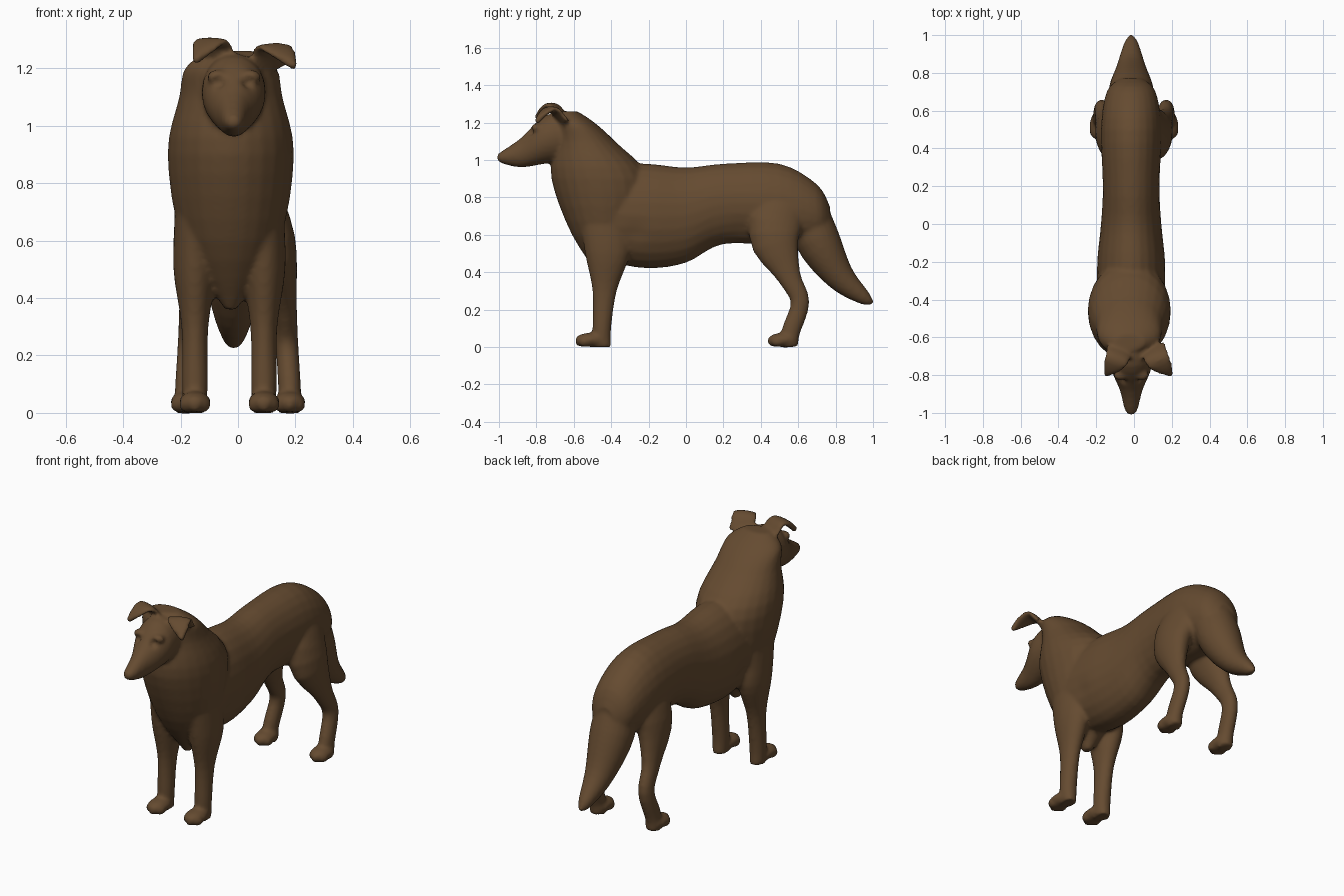
import bpy, bmesh, math
from mathutils import Vector

if "Cube" in bpy.data.objects:
    bpy.data.objects.remove(bpy.data.objects["Cube"])

brown = bpy.data.materials.new("warm brown")
brown.use_nodes = True
brown.diffuse_color = (0.13, 0.07, 0.03, 1)
brown.node_tree.nodes["Principled BSDF"].inputs["Base Color"].default_value = brown.diffuse_color

ACROSS, ALONG, UP = Vector((1, 0, 0)), Vector((0, 1, 0)), Vector((0, 0, 1))
SIDES, STEPS = 24, 4
MIDDLE = -0.015
dog = bmesh.new()


def smooth_rows(rows):
    """Fill in smooth steps between the given rows of section values."""
    rows = [Vector(row) for row in rows]
    last = len(rows) - 1
    filled = []
    for i in range(last):
        start, end = rows[i], rows[i + 1]
        leave = (end - rows[max(i - 1, 0)]) / 2
        arrive = (rows[min(i + 2, last)] - start) / 2
        for step in range(STEPS):
            t = step / STEPS
            ease = t * t * (3 - 2 * t)
            bend = leave * (t * (1 - t) ** 2) - arrive * (t * t * (1 - t))
            filled.append(start.lerp(end, ease) + bend)
    return filled + [rows[last]]


def loft(rows, wide=ACROSS, facing=None):
    """Skin oval sections given as (x, y, z, half width, half depth)."""
    rows = smooth_rows(rows)
    centres = [Vector(row[:3]) for row in rows]
    rings = []
    for i, (centre, row) in enumerate(zip(centres, rows)):
        ahead = centres[min(i + 1, len(rows) - 1)]
        behind = centres[max(i - 1, 0)]
        heading = facing or (ahead - behind).normalized()
        deep = heading.cross(wide).normalized()
        side = deep.cross(heading)
        ring = []
        for k in range(SIDES):
            angle = math.tau * k / SIDES
            offset = side * math.cos(angle) * row[3] + deep * math.sin(angle) * row[4]
            ring.append(dog.verts.new(centre + offset))
        rings.append(ring)
    for near, far in zip(rings, rings[1:]):
        for k in range(SIDES):
            following = (k + 1) % SIDES
            dog.faces.new((near[k], near[following], far[following], far[k]))
    dog.faces.new(rings[0][::-1])
    dog.faces.new(rings[-1])


def span(rows):
    """Lengthwise form from rows of (y, top, bottom, half width)."""
    loft([(MIDDLE, y, (top + bottom) / 2, half, (top - bottom) / 2)
          for y, top, bottom, half in rows], facing=ALONG)


def stack(x, rows):
    """Upright form from rows of (z, front, back, half width)."""
    loft([(x, (front + back) / 2, z, half, (back - front) / 2)
          for z, front, back, half in rows], facing=UP)


def ball(centre, size):
    made = bmesh.ops.create_uvsphere(dog, u_segments=16, v_segments=10, radius=1)
    for vert in made["verts"]:
        vert.co = [c + p * s for c, p, s in zip(centre, vert.co, size)]


def paw(x, y):
    """Rounded foot with three toes at its front."""
    height = 0.038
    ball((x, y, height), (0.056, 0.085, height))
    for toe in (-1, 0, 1):
        ball((x + toe * 0.03, y - 0.05 + abs(toe) * 0.02, 0.03), (0.025, 0.035, 0.03))


def front_leg(side):
    x = side * 0.12 - 0.03
    stack(x, [(0.7, -0.57, -0.3, 0.07), (0.5, -0.54, -0.3, 0.075),
              (0.3, -0.5, -0.37, 0.047), (0.1, -0.5, -0.4, 0.045),
              (0, -0.5, -0.4, 0.04)])
    paw(x, -0.51)


def hind_leg(side):
    rows = [(0.07, 0.53, 0.8, 0.06, 0.13), (0.12, 0.47, 0.6, 0.08, 0.14),
            (0.16, 0.55, 0.38, 0.045, 0.065), (0.17, 0.61, 0.24, 0.04, 0.05),
            (0.18, 0.56, 0.08, 0.04, 0.05), (0.18, 0.56, 0, 0.04, 0.04)]
    loft([(side * out, *rest) for out, *rest in rows])
    paw(side * 0.18, 0.52)


def ear(side, reach, lift):
    """Flat flap that rises from the skull and folds over to a tip."""
    rows = [(0.1, -0.65, 1.2, 0.07), (0.12, -0.71, 1.27, 0.07),
            (0.16, -0.76, 1.25, 0.05), (0.2, -0.8, 1.2, 0.01)]
    loft([(side * reach * out, y, z + lift, half, 0.016) for out, y, z, half in rows],
         wide=Vector((1, side * 0.4, 0)))


# Torso from shoulders to rump
span([(-0.4, 0.98, 0.45, 0.18), (-0.2, 0.98, 0.42, 0.18), (0, 0.96, 0.45, 0.16),
      (0.2, 0.98, 0.55, 0.15), (0.5, 0.98, 0.54, 0.16), (0.7, 0.87, 0.55, 0.13),
      (0.77, 0.75, 0.6, 0.06)])

# Chest, ruff and neck
stack(MIDDLE - 0.01, [(0.36, -0.45, -0.4, 0.02), (0.6, -0.61, -0.25, 0.17),
                      (0.9, -0.72, -0.2, 0.22), (1.1, -0.7, -0.38, 0.18),
                      (1.2, -0.7, -0.49, 0.16), (1.26, -0.67, -0.58, 0.08)])

# Head, muzzle and brows
span([(-0.6, 1.25, 1, 0.1), (-0.75, 1.24, 0.98, 0.11), (-0.88, 1.12, 0.96, 0.06),
      (-0.98, 1.05, 0.98, 0.035), (-1.01, 1.03, 1, 0.015)])
for side in (-1, 1):
    ball((MIDDLE + side * 0.055, -0.8, 1.17), (0.04, 0.03, 0.025))
    front_leg(side)
    hind_leg(side)

# The left ear reaches out, the right one stands higher
ear(side=1, reach=1, lift=0)
ear(side=-1, reach=0.75, lift=0.02)

# Bushy hanging tail
loft([(MIDDLE, y, z, radius, radius) for y, z, radius in
      ((0.62, 0.82, 0.1), (0.7, 0.58, 0.12), (0.82, 0.38, 0.08),
       (0.95, 0.265, 0.04), (1, 0.235, 0.01))])

# Fuse everything into one soft surface
bmesh.ops.recalc_face_normals(dog, faces=dog.faces)
mesh = bpy.data.meshes.new("dog_body")
dog.to_mesh(mesh)
dog.free()
body = bpy.data.objects.new("dog_body", mesh)
bpy.context.collection.objects.link(body)
fuse = body.modifiers.new("fuse", "REMESH")
fuse.mode = "VOXEL"
fuse.voxel_size = 0.011
soften = body.modifiers.new("soften", "SMOOTH")
soften.iterations = 5
bpy.context.view_layer.objects.active = body
body.select_set(True)
for modifier in ("fuse", "soften"):
    bpy.ops.object.modifier_apply(modifier=modifier)

# Sculpt eye sockets and hollows behind the elbows and before the thighs
dents = []
for side in (-1, 1):
    dents += [(Vector((MIDDLE + side * 0.05, -0.83, 1.15)), 0.02, 0.016),
              (Vector((side * 0.16, 0.3, 0.6)), 0.07, 0.01),
              (Vector((side * 0.19, -0.27, 0.6)), 0.06, 0.01)]
sculpt = bmesh.new()
sculpt.from_mesh(body.data)
for vert in sculpt.verts:
    push = sum(depth * math.exp(-((vert.co - spot).length / size) ** 2)
               for spot, size, depth in dents)
    vert.co -= vert.normal * push
sculpt.to_mesh(body.data)
sculpt.free()

body.data.materials.clear()
body.data.materials.append(brown)
bpy.ops.object.shade_smooth()
